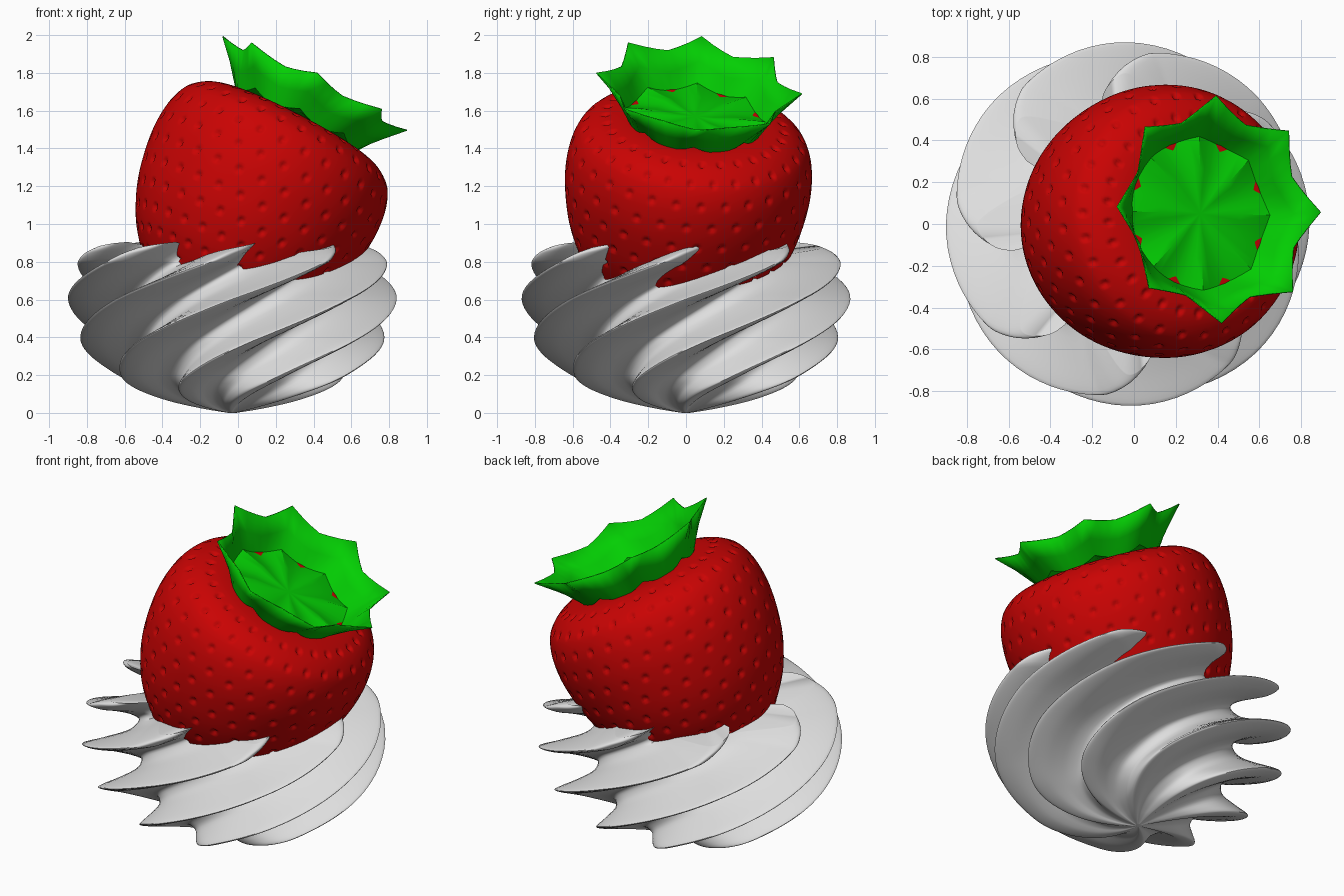
import bpy, math
from mathutils import Vector

if "Cube" in bpy.data.objects:
    bpy.data.objects.remove(bpy.data.objects["Cube"])


def material(name, rgb):
    m = bpy.data.materials.new(name)
    m.diffuse_color = (*rgb, 1)
    m.use_nodes = True
    m.node_tree.nodes["Principled BSDF"].inputs["Base Color"].default_value = m.diffuse_color
    return m


def spline(pts, steps):
    """Catmull-Rom curve through 2D points."""
    ext = [pts[0]] + list(pts) + [pts[-1]]
    out = []
    for i in range(1, len(ext) - 2):
        a, b, c, d = (Vector(p) for p in ext[i - 1:i + 3])
        for s in range(steps):
            t = s / steps
            out.append(0.5 * (2 * b + (c - a) * t + (2 * a - 5 * b + 4 * c - d) * t * t
                              + (3 * b - a - 3 * c + d) * t ** 3))
    out.append(Vector(pts[-1]))
    return out


def loft(name, rings, bottom, top, mat, angle):
    """Skin rings of points, closing the ends with fans where a point is given."""
    n = len(rings[0])
    verts = [p for r in rings for p in r]
    faces = []
    for k in range(len(rings) - 1):
        for i in range(n):
            j = (i + 1) % n
            faces.append((k * n + i, k * n + j, (k + 1) * n + j, (k + 1) * n + i))
    if bottom is not None:
        verts.append(bottom)
        faces += [(len(verts) - 1, (i + 1) % n, i) for i in range(n)]
    if top is not None:
        verts.append(top)
        o = (len(rings) - 1) * n
        faces += [(len(verts) - 1, o + i, o + (i + 1) % n) for i in range(n)]
    me = bpy.data.meshes.new(name)
    me.from_pydata(verts, [], faces)
    me.materials.append(mat)
    ob = bpy.data.objects.new(name, me)
    bpy.context.collection.objects.link(ob)
    bpy.ops.object.select_all(action='DESELECT')
    ob.select_set(True)
    bpy.context.view_layer.objects.active = ob
    bpy.ops.object.shade_smooth_by_angle(angle=math.radians(angle))
    return ob


white = material("cream white", (0.73, 0.73, 0.73))
red = material("berry red", (0.59, 0.001, 0.001))
green = material("leaf green", (0.001, 0.62, 0.001))

# Whipped cream: eight-bladed star section, scaled and twisted upwards
TWIST = [(0, -142), (.17, -115), (.38, -82), (.6, -45), (.8, -8), (.92, 7)]


def twist_at(z):
    for (z0, a0), (z1, a1) in zip(TWIST, TWIST[1:]):
        if z <= z1 or z1 == TWIST[-1][0]:
            return a0 + (a1 - a0) * (z - z0) / (z1 - z0)


blade = [(-23, .635), (-15, .69), (-8, .83), (-3, .96), (-.5, 1.0), (2.5, .97),
         (6, .89), (8, .79), (10, .70), (15, .63)]
pts = [(a + 45 * k, r) for k in range(-1, 9) for a, r in blade]
sec = spline(pts, 3)[30:30 + 240]
body = spline([(0, .02), (.025, .17), (.07, .36), (.14, .55), (.22, .67), (.38, .81),
               (.6, .87), (.78, .84), (.86, .79), (.905, .72)], 9)
rings = []
for z, R in body:
    w = max(0, (z - .68) / .225) ** 1.5
    ring = []
    for a, r in sec:
        # blade tops slope down behind their leading tips
        am = (a + 23) % 45 - 23
        drop = .0036 * (8 - am if am < 8 else 31 * (am - 8) / 14)
        zz = z - drop * w
        t = math.radians(a + twist_at(zz))
        ring.append((-.03 + R * r * math.cos(t), R * r * math.sin(t), zz))
    rings.append(ring)
loft("whipped_cream", rings, (-.03, 0, 0), (-.03, 0, .8), white, 50)

# Placement of the tilted berry: its crown point and axis
crown = Vector((.317, .05, 1.57))
axis = Vector((.454, .1, .885)).normalized()
rot = Vector((0, 0, 1)).rotation_difference(axis)


def place(r, a, h):
    return crown + rot @ Vector((r * math.cos(a), r * math.sin(a), h))


# Strawberry profile, resampled evenly along its length
raw = spline([(.02, -1.27), (.16, -1.23), (.32, -1.11), (.48, -.93), (.565, -.78),
              (.62, -.62), (.652, -.42), (.645, -.26), (.61, -.15), (.56, -.09),
              (.48, -.045), (.36, -.025), (.2, -.035), (.02, -.04)], 16)
lens = [0]
for a, b in zip(raw, raw[1:]):
    lens.append(lens[-1] + (b - a).length)
ROWS, COLS, SEEDS, PITCH = 165, 360, 30, .122
prof, j = [], 0
for k in range(ROWS + 1):
    s = lens[-1] * k / ROWS
    while j < len(raw) - 2 and lens[j + 1] < s:
        j += 1
    t = (s - lens[j]) / (lens[j + 1] - lens[j])
    prof.append((s, raw[j].lerp(raw[j + 1], t)))

# Strawberry body with staggered rows of small seed dents
rings = []
for k, (s, p) in enumerate(prof):
    tan = (prof[min(k + 1, ROWS)][1] - prof[max(k - 1, 0)][1]).normalized()
    nor = Vector((tan.y, -tan.x))
    row = round(s / PITCH)
    ds = s - row * PITCH
    seeded = p.x > .42 and abs(ds) < .024
    ring = []
    for i in range(COLS):
        a = 2 * math.pi * i / COLS
        q = p
        if seeded:
            f = i / COLS * SEEDS + .5 * (row % 2)
            da = (f - round(f)) * 2 * math.pi / SEEDS * p.x
            d = math.hypot(ds / .023, da / .021)
            if d < 1:
                q = p - nor * .014 * min(1, 2.2 * (1 - d))
        ring.append(place(q.x, a, q.y))
    rings.append(ring)
loft("strawberry", rings, place(0, 0, -1.27), place(0, 0, -.04), red, 60)

# Leafy crown: shallow cup with eight raised points and folds between them
rings = []
for r_tip, h_tip, r_gap, h_gap in ((.10, .0, .10, -.005), (.22, .01, .21, -.005),
                                   (.37, .01, .355, -.03), (.45, .10, .40, .06),
                                   (.545, .2, .445, .165)):
    ring = []
    for i in range(48):
        w = (1, .5, .18, 0, .18, .5)[i % 6]
        ring.append(place(r_gap + (r_tip - r_gap) * w, 2 * math.pi * i / 48,
                          h_gap + (h_tip - h_gap) * w))
    rings.append(ring)
leaf = loft("leaf_crown", rings, place(0, 0, .0), None, green, 30)
leaf.data.flip_normals()
mod = leaf.modifiers.new("thickness", 'SOLIDIFY')
mod.thickness = .006
